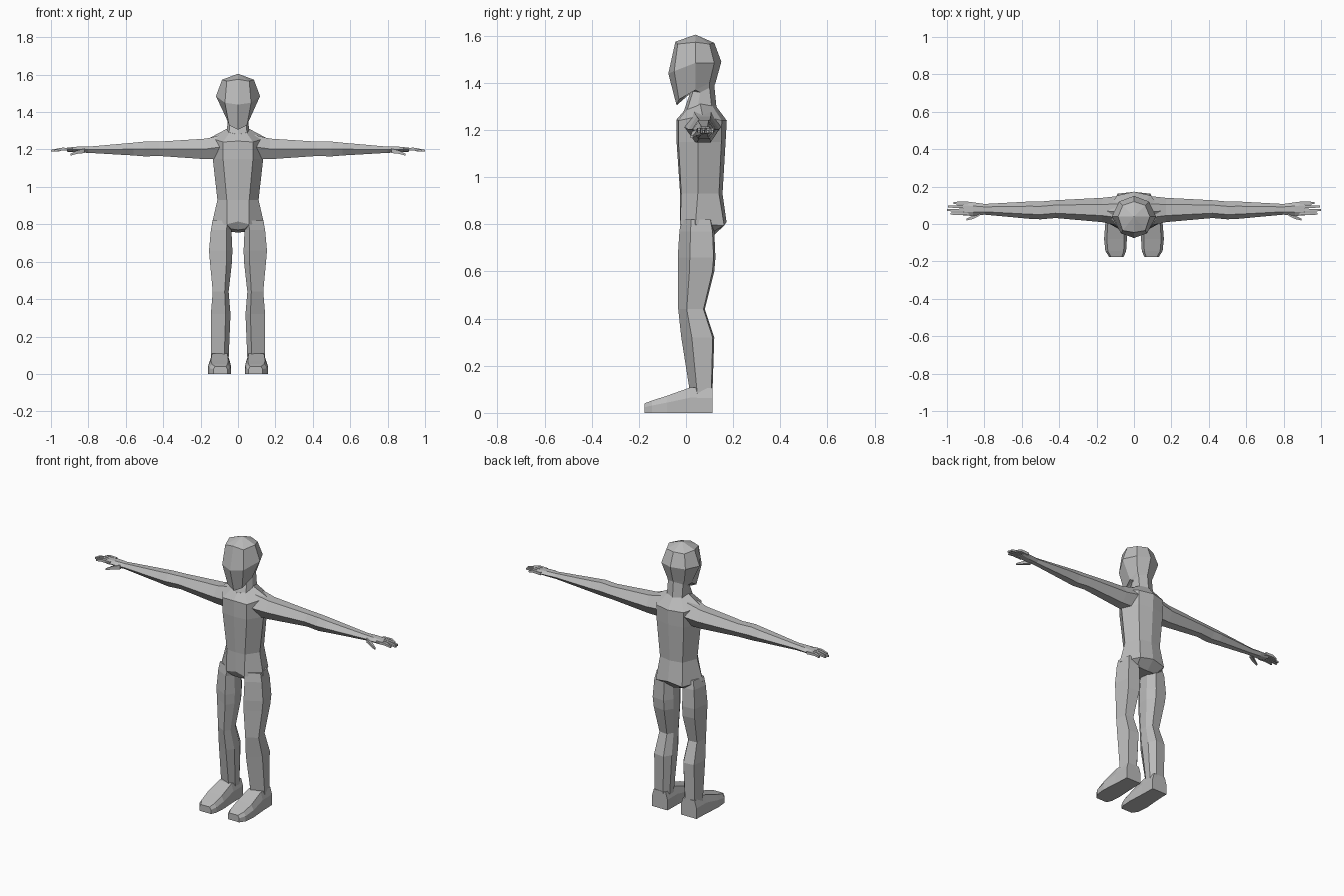
import bpy, bmesh

grey = bpy.data.materials.new("plain grey")
grey.diffuse_color = (0.5, 0.5, 0.5, 1)


def loft(name, rings, mirror=False):
    """Bridge equal rings of points, cap both ends; optionally mirror in x."""
    bm = bmesh.new()
    loops = [[bm.verts.new(p) for p in ring] for ring in rings]
    n = len(loops[0])
    for a, b in zip(loops, loops[1:]):
        for i in range(n):
            j = (i + 1) % n
            bm.faces.new((a[i], a[j], b[j], b[i]))
    bm.faces.new(loops[0])
    bm.faces.new(loops[-1])
    bmesh.ops.remove_doubles(bm, verts=bm.verts, dist=0.0005)
    bmesh.ops.recalc_face_normals(bm, faces=bm.faces)
    mesh = bpy.data.meshes.new(name)
    bm.to_mesh(mesh)
    bm.free()
    mesh.materials.append(grey)
    obj = bpy.data.objects.new(name, mesh)
    bpy.context.collection.objects.link(obj)
    if mirror:
        pivot = obj.modifiers.new("both sides", 'MIRROR')
        pivot.use_axis[0] = True
        pivot.use_mirror_merge = False
    return obj


def sym(half):
    """Full ring from front centre, front corner, side, back corner, back centre."""
    return half + [(-x, y, z) for x, y, z in half[3:0:-1]]


# Head and neck
loft("head", [sym(h) for h in (
    [(0, -.02, 1.25), (.05, 0, 1.27), (.06, .05, 1.30), (.05, .11, 1.29), (0, .13, 1.29)],
    [(0, .02, 1.365), (.04, .03, 1.365), (.054, .06, 1.36), (.05, .1, 1.38), (0, .12, 1.39)],
    [(0, -.04, 1.305), (.048, -.03, 1.33), (.064, .04, 1.37), (.058, .1, 1.40), (0, .125, 1.40)],
    [(0, -.075, 1.44), (.07, -.05, 1.45), (.118, .04, 1.485), (.08, .12, 1.485), (0, .15, 1.49)],
    [(0, -.045, 1.575), (.06, -.035, 1.565), (.085, .04, 1.573), (.06, .1, 1.565), (0, .12, 1.57)],
    [(0, .04, 1.605)] * 5,
)])

# Torso from crotch to neck base, with the overhanging seat at the back
loft("torso", [sym(h) for h in (
    [(0, 0, .77), (.035, -.005, .775), (.09, .05, .77), (.07, .11, .765), (0, .12, .755)],
    [(0, -.025, .815), (.06, -.025, .80), (.14, .04, .80), (.088, .162, .795), (0, .172, .81)],
    [(0, -.025, .93), (.06, -.02, .93), (.11, .05, .93), (.075, .14, .93), (0, .155, .93)],
    [(0, -.04, 1.15), (.08, -.032, 1.15), (.135, .05, 1.15), (.09, .15, 1.15), (0, .168, 1.15)],
    [(0, -.04, 1.245), (.08, -.032, 1.24), (.15, .07, 1.262), (.09, .152, 1.24), (0, .173, 1.24)],
    [(0, -.01, 1.28), (.045, .005, 1.29), (.057, .06, 1.312), (.045, .11, 1.305), (0, .125, 1.305)],
)])


# Arms running out into the palms
def arm_ring(x, y0, y1, z0, z1):
    w, zm = y1 - y0, (z0 + z1) / 2
    a, b = y0 + .27 * w, y1 - .27 * w
    return [(x, a, z1), (x, b, z1), (x, y1, zm), (x, b, z0), (x, a, z0), (x, y0, zm)]


loft("arm", [arm_ring(*s) for s in (
    (.08, -.01, .15, 1.15, 1.28),
    (.17, .01, .14, 1.148, 1.258),
    (.42, .032, .127, 1.165, 1.242),
    (.50, .025, .12, 1.163, 1.242),
    (.56, .028, .12, 1.168, 1.236),
    (.80, .05, .107, 1.182, 1.215),
    (.86, .043, .116, 1.184, 1.215),
    (.915, .046, .12, 1.188, 1.209),
)], mirror=True)


# Fingers and thumb: small four-sided rods
def rod_ring(x, y, z, r):
    return [(x, y - r, z - r), (x, y + r, z - r), (x, y + r, z + r), (x, y - r, z + r)]


for i, (y, tip) in enumerate(((.055, .98), (.074, 1.0), (.093, .995), (.112, .965))):
    loft("finger_%d" % (i + 1), [
        rod_ring(.885, y, 1.2, .008),
        rod_ring(.94, y, 1.202, .0075),
        rod_ring(tip, y, 1.193, .005)], mirror=True)
loft("thumb", [
    rod_ring(.82, .06, 1.193, .012),
    rod_ring(.86, .036, 1.186, .009),
    rod_ring(.895, .024, 1.172, .005)], mirror=True)


# Legs: wedge-fronted section tapering at knee and ankle
def leg_ring(z, x0, x1, y0, y1):
    w, d = x1 - x0, y1 - y0
    f = x0 + .25 * w
    return [(f, y0, z), (x1, y0 + .32 * d, z), (x1 - .12 * w, y1 - .05 * d, z),
            (f, y1, z), (x0, y1 - .3 * d, z), (x0, y0 + .3 * d, z)]


loft("leg", [leg_ring(*s) for s in (
    (.82, .025, .135, -.02, .11),
    (.77, .035, .145, -.028, .12),
    (.66, .03, .155, -.035, .125),
    (.60, .032, .15, -.035, .12),
    (.44, .05, .135, -.033, .08),
    (.32, .04, .145, -.02, .12),
    (.08, .05, .145, .018, .112),
)], mirror=True)


# Feet: sloped wedges with flat soles
def foot_ring(y, x0, x1, z):
    i = .12 * (x1 - x0)
    return [(x0, y, 0), (x1, y, 0), (x1, y, z * .6), (x1 - i, y, z), (x0 + i, y, z), (x0, y, z * .6)]


loft("foot", [foot_ring(*s) for s in (
    (.112, .045, .148, .105),
    (.018, .043, .152, .108),
    (-.08, .038, .16, .073),
    (-.145, .042, .153, .052),
    (-.177, .056, .132, .04),
)], mirror=True)
